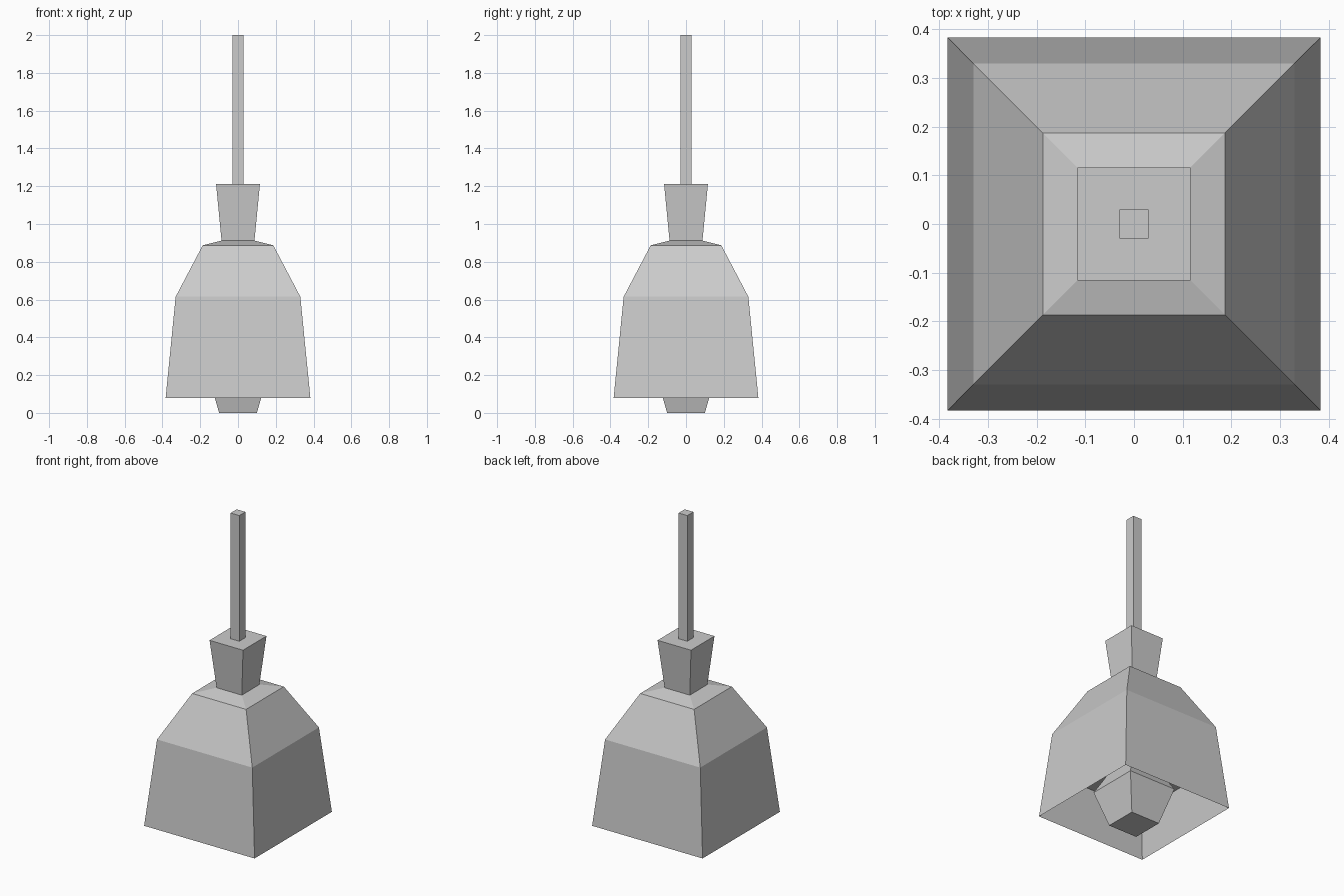
import bpy, bmesh

if "Cube" in bpy.data.objects:
    bpy.data.objects.remove(bpy.data.objects["Cube"])


def square_lathe(name, profile, cap_start=False, cap_end=False):
    """Skin a square section along a profile of (half_width, z) points."""
    bm = bmesh.new()
    rings = [[bm.verts.new((sx * h, sy * h, z))
              for sx, sy in ((-1, -1), (1, -1), (1, 1), (-1, 1))]
             for h, z in profile]
    for a, b in zip(rings, rings[1:]):
        for i in range(4):
            j = (i + 1) % 4
            bm.faces.new((a[i], a[j], b[j], b[i]))
    if cap_start:
        bm.faces.new(rings[0][::-1])
    if cap_end:
        bm.faces.new(rings[-1])
    mesh = bpy.data.meshes.new(name)
    bm.to_mesh(mesh)
    bm.free()
    obj = bpy.data.objects.new(name, mesh)
    bpy.context.collection.objects.link(obj)
    return obj


# Shade: inner ceiling, inner wall, sharp rim, outer wall, shoulder, top
square_lathe("shade", [(0.345, 0.37), (0.383, 0.08), (0.33, 0.615),
                       (0.187, 0.887), (0.088, 0.912)],
             cap_start=True)

# Bulb hanging below the inner ceiling
square_lathe("bulb", [(0.10, 0.0), (0.163, 0.22), (0.12, 0.305), (0.09, 0.37)],
             cap_start=True)

# Flared socket cap above the shade
square_lathe("socket_cap", [(0.087, 0.91), (0.116, 1.212)], cap_end=True)

# Hanging rod
square_lathe("rod", [(0.03, 1.212), (0.03, 2.0)], cap_end=True)
